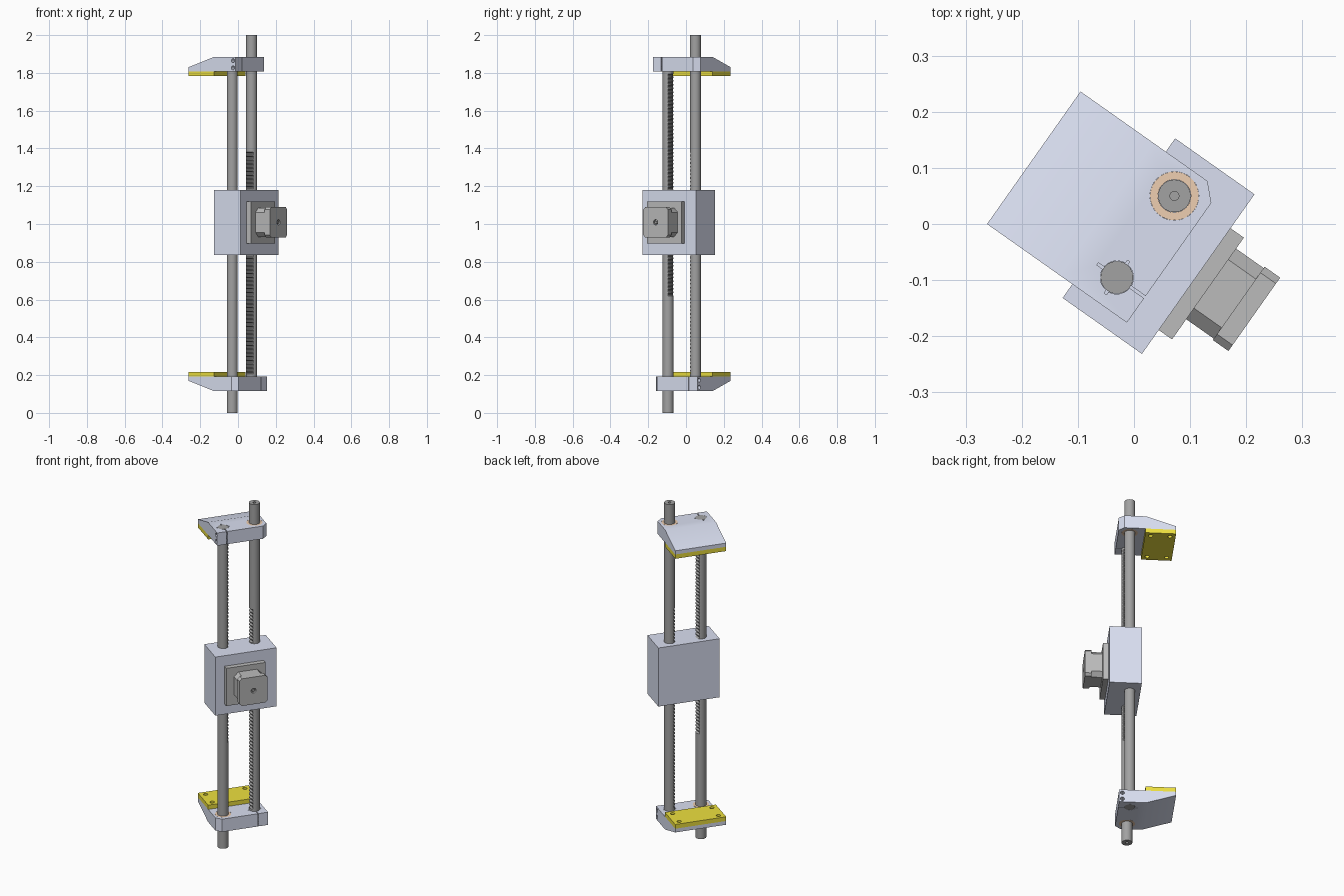
import bpy, bmesh, math
from mathutils import Matrix, Vector

if "Cube" in bpy.data.objects:
    bpy.data.objects.remove(bpy.data.objects["Cube"])

# Parts are built in an axis-aligned frame, then the whole model is turned about z
TURN = Matrix.Rotation(math.radians(-35.2), 4, 'Z')
MID_Y = -0.0065
ROD_X, ROD_Y, R = 0.03, 0.0824, 0.029
OTHER_Y = 2 * MID_Y - ROD_Y
CENTRE = Matrix.Translation((0, MID_Y, 1.0))
FLIP = CENTRE @ Matrix.Rotation(math.pi, 4, 'X') @ CENTRE.inverted()


def material(name, rgb):
    m = bpy.data.materials.new(name)
    m.diffuse_color = (*rgb, 1)
    m.use_nodes = True
    m.node_tree.nodes["Principled BSDF"].inputs["Base Color"].default_value = m.diffuse_color
    return m


BLUE = material("pale_blue", (0.70, 0.74, 0.88))
DARK = material("dark_steel", (0.36, 0.36, 0.36))
GREY = material("motor_grey", (0.5, 0.5, 0.5))
YELLOW = material("yellow", (0.85, 0.75, 0.05))
ORANGE = material("bronze", (0.86, 0.62, 0.44))


def finish(name, bm, mat):
    bmesh.ops.recalc_face_normals(bm, faces=bm.faces[:])
    me = bpy.data.meshes.new(name)
    bm.to_mesh(me)
    bm.free()
    ob = bpy.data.objects.new(name, me)
    bpy.context.collection.objects.link(ob)
    if mat:
        me.materials.append(mat)
    return ob


def prism(name, pts, axis, a, b, mat=None, bevel_at=None):
    """Extrude a 2D outline along an axis from a to b."""
    place = {'x': lambda u, v, t: (t, u, v), 'y': lambda u, v, t: (u, t, v),
             'z': lambda u, v, t: (u, v, t)}[axis]
    bm = bmesh.new()
    rings = [[bm.verts.new(place(u, v, t)) for u, v in pts] for t in (a, b)]
    n = len(pts)
    for ring in rings:
        bm.faces.new(ring)
    for i in range(n):
        j = (i + 1) % n
        bm.faces.new((rings[0][i], rings[0][j], rings[1][j], rings[1][i]))
    if bevel_at:
        edges = [e for e in bm.edges if all(
            (v.co.xy - Vector(bevel_at)).length < 1e-4 for v in e.verts)]
        bmesh.ops.bevel(bm, geom=edges, offset=0.028, segments=1, affect='EDGES')
    return finish(name, bm, mat)


def circle(u, v, r, n=40):
    return [(u + r * math.cos(2 * math.pi * i / n),
             v + r * math.sin(2 * math.pi * i / n)) for i in range(n)]


def rect(u0, u1, v0, v1):
    return [(u0, v0), (u1, v0), (u1, v1), (u0, v1)]


def octagon(u, v, h, c):
    k = h - c
    return [(u + x, v + y) for x, y in ((-k, -h), (k, -h), (h, -k), (h, k),
                                        (k, h), (-k, h), (-h, k), (-h, -k))]


def cut(ob, cutter):
    cutter.hide_render = True
    mod = ob.modifiers.new("cut", 'BOOLEAN')
    mod.operation, mod.solver, mod.object = 'DIFFERENCE', 'EXACT', cutter
    bpy.context.view_layer.objects.active = ob
    bpy.ops.object.modifier_apply(modifier=mod.name)
    bpy.data.objects.remove(cutter)


def settle(ob, matrix):
    ob.data.transform(matrix)
    ob.data.shade_smooth()
    ob.data.set_sharp_from_angle(angle=math.radians(25))


def rack_rod(name):
    """Round rod with rack teeth facing -y and a centre hole in its free end."""
    rows = [(R, 0.117, 0)]
    pitch, z = 0.02, 0.2
    while z < 1.375:
        rows += [(R, z + pitch * f, d) for f, d in
                 ((0, 0.002), (0.25, 0.002), (0.5, 0.013), (0.75, 0.013))]
        z += pitch
    rows += [(R, z, 0), (R, 2.0, 0), (0.008, 2.0, 0), (0.008, 1.97, 0)]
    bm = bmesh.new()
    rings = [[bm.verts.new((ROD_X + x, ROD_Y + max(y, d - R) if d else ROD_Y + y, h))
              for x, y in circle(0, 0, r)] for r, h, d in rows]
    for lo, hi in zip(rings, rings[1:]):
        for i in range(40):
            j = (i + 1) % 40
            bm.faces.new((lo[i], lo[j], hi[j], hi[i]))
    bm.faces.new(rings[0])
    bm.faces.new(rings[-1])
    return finish(name, bm, DARK)


# Each end: clamp, bushing, pad and the rod that slides through the bushing
Z0, Z1 = 1.808, 1.883
ZM = (Z0 + Z1) / 2
Y0, Y1 = -0.151, 0.138
for end, matrix in (("upper", TURN), ("lower", TURN @ FLIP)):
    clamp = prism(end + "_clamp", [(-0.214, Z0), (0.091, Z0), (0.091, Z1),
                                   (-0.054, Z1), (-0.214, 1.83)],
                  'y', Y0, Y1, BLUE, bevel_at=(0.091, Y1))
    cut(clamp, prism("bush_bore", circle(ROD_X, ROD_Y, 0.0435), 'z', 1.7, 2))
    cut(clamp, prism("rod_bore", circle(ROD_X, OTHER_Y, 0.0295), 'z', 1.7, 2))
    # clamping slits
    cut(clamp, prism("slit", rect(-0.012, 0.12, OTHER_Y - 0.0025, OTHER_Y + 0.0025),
                     'z', 1.7, 2))
    cut(clamp, prism("slit", rect(ROD_X - 0.0025, ROD_X + 0.0025,
                                  OTHER_Y - 0.036, OTHER_Y + 0.036), 'z', 1.7, 2))
    # clamp screw holes
    for dz in (-0.019, 0.019):
        cut(clamp, prism("screw_hole", circle(0.074, ZM + dz, 0.011, 24),
                         'y', -0.2, -0.06))
    settle(clamp, matrix)

    bush = prism(end + "_bushing", circle(ROD_X, ROD_Y, 0.0433), 'z', Z0, Z1, ORANGE)
    cut(bush, prism("bore", circle(ROD_X, ROD_Y, 0.0293), 'z', 1.7, 2))
    settle(bush, matrix)

    pad = prism(end + "_pad", rect(-0.214, -0.05, Y0, Y1), 'z', Z0 - 0.025, Z0, YELLOW)
    for x in (-0.184, -0.08):
        for y in (Y0 + 0.033, Y1 - 0.033):
            cut(pad, prism("pad_hole", circle(x, y, 0.012, 24), 'z', 1.7, 2))
    settle(pad, matrix)

    settle(rack_rod(end + "_rack_rod"), matrix)

# Gearbox and motor
MY, MZ = -0.008, 1.009
gearbox = prism("gearbox", rect(-0.028, 0.145, -0.181, 0.167), 'z', 0.835, 1.18, BLUE)
flange = prism("motor_flange", rect(-0.129, 0.093, 0.896, 1.118), 'x', 0.145, 0.174, GREY)
body = prism("motor_body", octagon(MY, MZ, 0.077, 0.024), 'x', 0.174, 0.234, GREY)
cap = prism("motor_cap", octagon(MY, MZ, 0.08, 0.013), 'x', 0.234, 0.268, GREY)
cut(cap, prism("shaft_hole", circle(MY, MZ, 0.014, 24), 'x', 0.255, 0.3))
shaft = prism("motor_shaft", circle(MY, MZ, 0.008, 24), 'x', 0.25, 0.266, DARK)
for part in (gearbox, flange, body, cap, shaft):
    settle(part, TURN)
